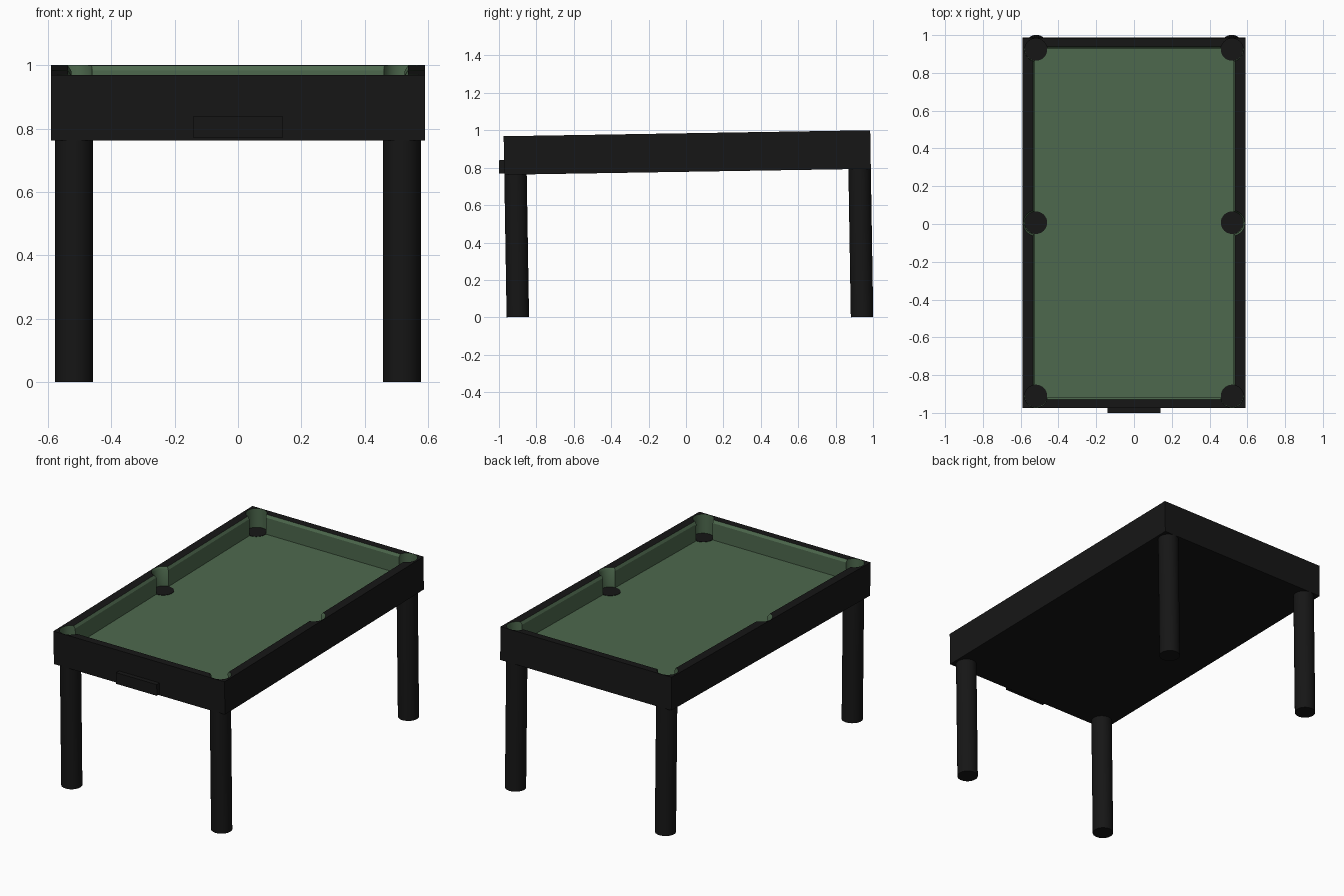
import bpy, bmesh, math
from mathutils import Matrix

if "Cube" in bpy.data.objects:
    bpy.data.objects.remove(bpy.data.objects["Cube"])

CY = 0.021                     # table centre along its length
TOP, BOTTOM, FLOOR = 0.984, 0.778, 0.864
TILT = Matrix.Rotation(0.0163, 4, 'X')


def material(name, color):
    m = bpy.data.materials.new(name)
    m.diffuse_color = (*color, 1)
    m.use_nodes = True
    m.node_tree.nodes["Principled BSDF"].inputs["Base Color"].default_value = m.diffuse_color
    return m


black = material("black_finish", (0.008, 0.008, 0.008))
green = material("green_felt", (0.075, 0.14, 0.075))


def rect(hx, hy, z, x=0, y=CY):
    return [(x + sx * hx, y + sy * hy, z) for sx, sy in ((-1, -1), (1, -1), (1, 1), (-1, 1))]


def circle(r, z, x, y, n=32):
    return [(x + r * math.cos(2 * math.pi * i / n), y + r * math.sin(2 * math.pi * i / n), z)
            for i in range(n)]


def loft(name, rings, mat=black):
    """Closed solid through a stack of matching rings, bottom to top."""
    bm = bmesh.new()
    vs = [[bm.verts.new(p) for p in ring] for ring in rings]
    n = len(vs[0])
    for a, b in zip(vs, vs[1:]):
        for i in range(n):
            j = (i + 1) % n
            bm.faces.new((a[i], a[j], b[j], b[i]))
    bm.faces.new(vs[0][::-1])
    bm.faces.new(vs[-1])
    mesh = bpy.data.meshes.new(name)
    bm.to_mesh(mesh)
    bm.free()
    ob = bpy.data.objects.new(name, mesh)
    bpy.context.collection.objects.link(ob)
    mesh.materials.append(mat)
    return ob


def activate(ob):
    bpy.ops.object.select_all(action='DESELECT')
    ob.select_set(True)
    bpy.context.view_layer.objects.active = ob


def carve(ob, cutter):
    activate(ob)
    mod = ob.modifiers.new("carve", 'BOOLEAN')
    mod.operation, mod.solver, mod.object = 'DIFFERENCE', 'EXACT', cutter
    bpy.ops.object.modifier_apply(modifier=mod.name)
    bpy.data.objects.remove(cutter, do_unlink=True)


# Table body with a sunken playing field and chamfered cushions
body = loft("table_body", [rect(0.59, 0.98, BOTTOM), rect(0.59, 0.98, TOP)])
carve(body, loft("field_cutter", [rect(0.526, 0.925, FLOOR), rect(0.526, 0.925, 0.968),
                                  rect(0.536, 0.935, TOP), rect(0.546, 0.945, 1.0)]))
parts = [body]

# Six pockets, the middle pair with a flared rim
for sx in (-1, 1):
    for row in (-1, 0, 1):
        x, y = sx * 0.519, CY + row * 0.917
        flare = 0.008 if row == 0 else 0
        carve(body, loft("pocket_cutter", [circle(0.06, FLOOR - 0.002, x, y), circle(0.06, 0.97, x, y),
                                           circle(0.06 + flare, TOP, x, y),
                                           circle(0.06 + 2 * flare, 1.0, x, y)]))
        parts.append(loft("pocket_hole", [circle(0.0595, FLOOR - 0.004, x, y),
                                          circle(0.0595, FLOOR + 0.002, x, y)]))

# Felt on every face inside the rails
mesh = body.data
while len(mesh.materials) > 1:
    mesh.materials.pop()
mesh.materials.append(green)
for f in mesh.polygons:
    c = f.center
    inside = abs(c.x) < 0.5895 and abs(c.y - CY) < 0.9795
    f.material_index = 1 if inside and BOTTOM + 0.01 < c.z < TOP - 0.0005 else 0

# Round legs, the back pair slightly longer so that all reach the ground
for sx in (-1, 1):
    for name, sy, z in (("front_leg", -1, 0.016), ("back_leg", 1, -0.014)):
        x, y = sx * 0.517, CY + sy * 0.92
        parts.append(loft(name, [circle(0.06, z, x, y), circle(0.06, BOTTOM + 0.01, x, y)]))

# Ball return box on the front end
parts.append(loft("ball_return", [rect(0.14, 0.02, 0.786, 0, -0.967),
                                  rect(0.14, 0.02, 0.856, 0, -0.967)]))

# Lean the whole table slightly and shade it
for ob in parts:
    ob.data.transform(TILT)
    activate(ob)
    bpy.ops.object.shade_smooth_by_angle(angle=math.radians(30))
